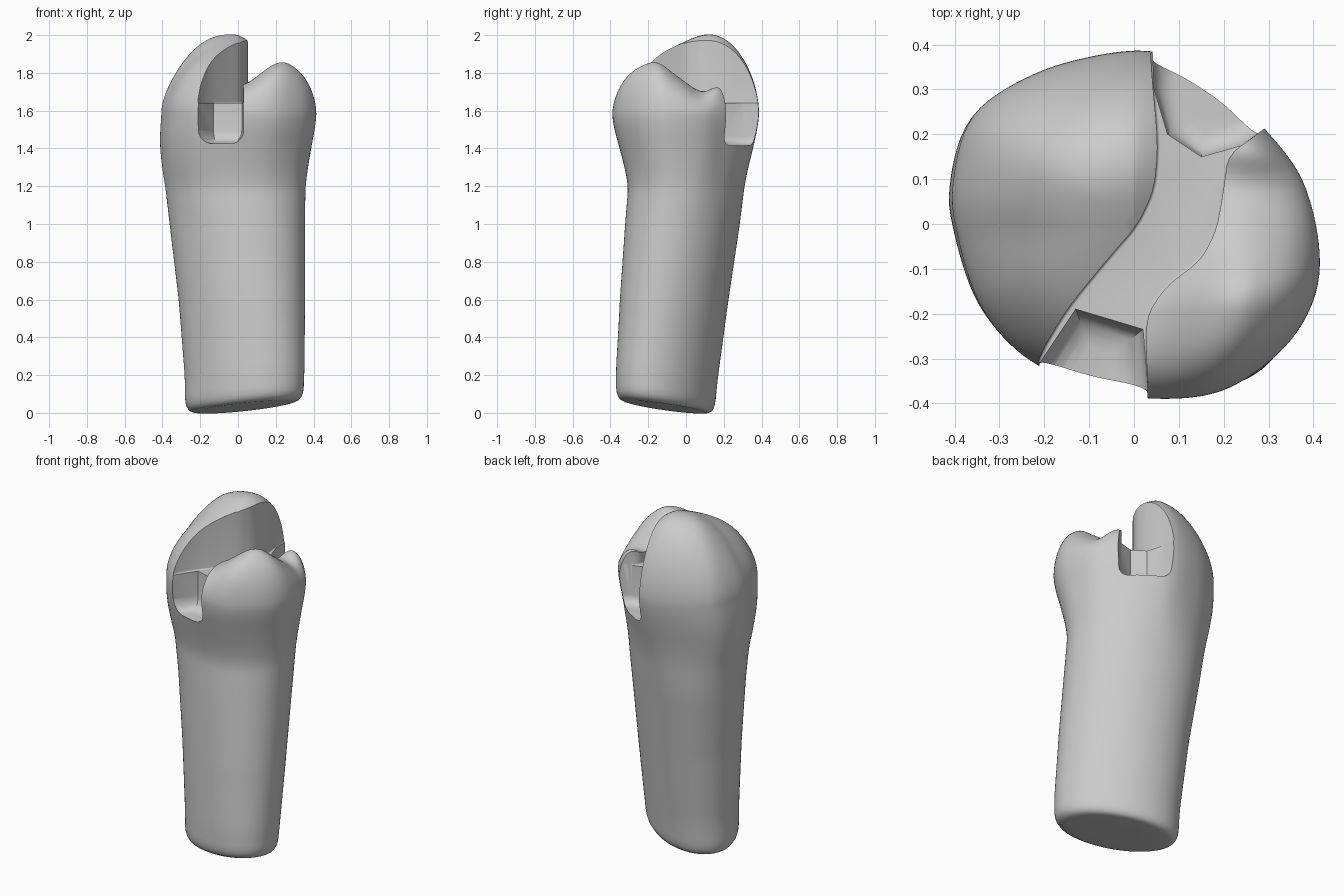
import bpy, bmesh, math
from mathutils import Vector

if "Cube" in bpy.data.objects:
    bpy.data.objects.remove(bpy.data.objects["Cube"])

SIDES = 112
RIM = 1.58

mat = bpy.data.materials.new("Plain grey")
mat.use_nodes = True
GREY = (0.6, 0.6, 0.6, 1)
mat.diffuse_color = GREY
mat.node_tree.nodes["Principled BSDF"].inputs["Base Color"].default_value = GREY

# Crown outline seen from above
OUTLINE = [(.413, -.05), (.375, .1), (.29, .215), (.18, .32), (.04, .388), (-.15, .365),
           (-.3, .3), (-.38, .22), (-.413, .08), (-.4, -.03), (-.36, -.16), (-.3, -.25),
           (-.22, -.315), (-.1, -.365), (.05, -.39), (.2, -.37), (.33, -.28), (.4, -.17)]

# Height, then x and y extents of the body
LEVELS = [(.06, -.28, .347, -.37, .155), (.2, -.282, .352, -.37, .17),
          (.6, -.314, .355, -.35, .225), (1, -.362, .355, -.322, .285),
          (1.2, -.385, .357, -.306, .31), (1.3, -.402, .37, -.325, .33),
          (1.42, -.413, .389, -.357, .36), (1.52, -.41, .408, -.384, .381),
          (RIM, -.404, .414, -.391, .388)]


def catmull(a, b, c, d, t):
    return .5 * (2*b + (c - a)*t + (2*a - 5*b + 4*c - d)*t*t + (3*b - a - 3*c + d)*t**3)


def smooth(t):
    t = min(1, max(0, t))
    return t * t * (3 - 2 * t)


def lerp(a, b, t):
    return a + (b - a) * t


def bump(x, y, cx, cy, sx, sy):
    return math.exp(-((x - cx) / sx)**2 - ((y - cy) / sy)**2)


def outline_radii():
    # Resample the outline as a radius per angle, in a unit box
    pts = []
    n = len(OUTLINE)
    for i in range(n):
        p = [Vector(OUTLINE[(i + k) % n]) for k in (-1, 0, 1, 2)]
        pts += [catmull(*p, j / 12) for j in range(12)]
    pts = [(math.atan2(p.y / .39, p.x / .413) % math.tau, math.hypot(p.x / .413, p.y / .39))
           for p in pts]
    pts.sort()
    pts = [(pts[-1][0] - math.tau, pts[-1][1])] + pts + [(pts[0][0] + math.tau, pts[0][1])]
    radii = []
    for k in range(SIDES):
        a = math.tau * k / SIDES
        for (a0, r0), (a1, r1) in zip(pts, pts[1:]):
            if a0 <= a <= a1:
                radii.append(lerp(r0, r1, (a - a0) / max(a1 - a0, 1e-6)))
                break
    return radii


RADII = outline_radii()


def extents(z):
    z = min(RIM, max(LEVELS[0][0], z))
    i = 0
    while i < len(LEVELS) - 2 and z > LEVELS[i + 1][0]:
        i += 1
    lo, hi = LEVELS[i], LEVELS[i + 1]
    t = (z - lo[0]) / (hi[0] - lo[0])
    return [lerp(a, b, t) for a, b in zip(lo[1:], hi[1:])]


def section(z, scale=1):
    # Slanted oval root section that turns into the crown outline
    samples = [extents(z + d) for d in (-.04, -.02, 0, .02, .04)]
    x0, x1, y0, y1 = [sum(v) / len(samples) for v in zip(*samples)]
    w = smooth((z - .95) / .5)
    skew = .17 - .07 * z
    pts = []
    for k, r in enumerate(RADII):
        a = math.tau * k / SIDES
        u = lerp(math.cos(a + skew), r * math.cos(a), w) * scale
        v = lerp(math.sin(a - skew), r * math.sin(a), w) * scale
        pts.append(((x0 + x1) / 2 + (x1 - x0) / 2 * u, (y0 + y1) / 2 + (y1 - y0) / 2 * v))
    return pts


def cusp_height(x, y, s):
    # Tall cusp on one side, lower pair of cusps on the other
    tall = (1.97 + .45 * y - 1.4 * max(0, y - .05)**2
            - 1.2 * (x + .07)**2 - .3 * max(0, x))
    low = (1.69 + .16 * smooth(x / .27) * smooth((.14 - y) / .3)
           + .05 * smooth((-y - .05) / .15) + .1 * max(0, -y - .2)
           + .1 * bump(x, y, .29, .18, .11, .07))
    centre = min(.14, max(-.1, .07 + .6 * y))
    w = smooth((x - centre + .06) / .12)
    top = lerp(tall, low, w)
    power = lerp(lerp(2.6, 3.8, smooth(-y / .2)), 4, w)
    return RIM + (top - RIM) * math.sqrt(max(0, 1 - s ** power))


def finish(bm, name):
    bmesh.ops.recalc_face_normals(bm, faces=bm.faces)
    mesh = bpy.data.meshes.new(name)
    bm.to_mesh(mesh)
    bm.free()
    mesh.materials.append(mat)
    obj = bpy.data.objects.new(name, mesh)
    bpy.context.collection.objects.link(obj)
    return obj


def build_tooth():
    bm = bmesh.new()
    rings = []

    def add_ring(z, scale=1):
        # The root end is cut at a slant that fades out upward
        fade = max(0, 1 - z / .5)
        rings.append([bm.verts.new((x, y, z + fade * (.03 + .075 * (x - .03) - .11 * (y + .1))))
                      for x, y in section(z, scale)])

    # Rounded root end
    for scale, z in ((.4, 0), (.8, 0), (.87, .003), (.93, .012), (.97, .03), (.99, .05)):
        add_ring(z, scale)
    # Root and crown sides
    steps = 60
    for i in range(steps + 1):
        add_ring(lerp(.08, RIM, i / steps))
    # Chewing surface
    for i in range(1, 48):
        s = math.cos(math.pi / 2 * i / 48)
        rings.append([bm.verts.new((x, y, cusp_height(x, y, s))) for x, y in section(RIM, s)])
    for lower, upper in zip(rings, rings[1:]):
        for k in range(SIDES):
            j = (k + 1) % SIDES
            bm.faces.new((lower[k], lower[j], upper[j], upper[k]))
    bm.faces.new(rings[0][::-1])
    bm.faces.new(rings[-1])
    return finish(bm, "tooth_body")


def round_corners(outline):
    # Corner cutting, for smoothly winding walls
    pts = [Vector(p) for p in outline]
    for _ in range(2):
        pts = [a.lerp(b, t) for a, b in zip(pts, pts[1:] + pts[:1]) for t in (.2, .8)]
    return pts


def cutter(name, outline, floor, top, soft):
    # Prism with softened floor edges
    bm = bmesh.new()
    low = [bm.verts.new((p.x, p.y, floor)) for p in outline]
    bottom = bm.faces.new(low)
    walls = bmesh.ops.extrude_face_region(bm, geom=[bottom], use_keep_orig=True)
    for v in walls["geom"]:
        if isinstance(v, bmesh.types.BMVert):
            v.co.z = top
    bmesh.ops.recalc_face_normals(bm, faces=bm.faces)
    edges = [e for e in bm.edges if all(v.co.z == low[0].co.z for v in e.verts)]
    bmesh.ops.bevel(bm, geom=edges, offset=soft, segments=5, profile=.5,
                    affect='EDGES', clamp_overlap=True)
    obj = finish(bm, name)
    obj.hide_render = True
    return obj


tooth = build_tooth()

# Winding channel between the cusps, with a deeper step at each open end
channel = cutter("channel_cutter", round_corners([
    (-.29, -.6), (-.22, -.31), (-.15, -.19), (-.06, -.08), (.01, -.0), (.046, .08), (.054, .18),
    (.037, .36), (.03, .6), (.65, .55), (.29, .21), (.21, .155), (.2, .08), (.185, -.01),
    (.15, -.08), (.07, -.14), (.025, -.21), (.03, -.36), (.035, -.6)]), 1.64, 2.2, .006)
front_step = cutter("front_step_cutter", [Vector(p) for p in (
    (-.25, -.6), (-.21, -.31), (-.13, -.19), (.02, -.235), (.03, -.36), (.03, -.6))],
    1.425, 1.72, .07)
back_step = cutter("back_step_cutter", [Vector(p) for p in (
    (.033, .6), (.045, .3), (.075, .2), (.15, .15), (.24, .175), (.3, .22), (.6, .5))],
    1.415, 1.72, .05)

tools = (channel, front_step, back_step)
bpy.ops.object.select_all(action='DESELECT')
bpy.context.view_layer.objects.active = tooth
tooth.select_set(True)
for tool in tools:
    cut = tooth.modifiers.new(tool.name, 'BOOLEAN')
    cut.operation = 'DIFFERENCE'
    cut.solver = 'EXACT'
    cut.object = tool
    bpy.ops.object.modifier_apply(modifier=cut.name)
for tool in tools:
    bpy.data.objects.remove(tool)

bpy.ops.object.shade_smooth_by_angle(angle=math.radians(35))
